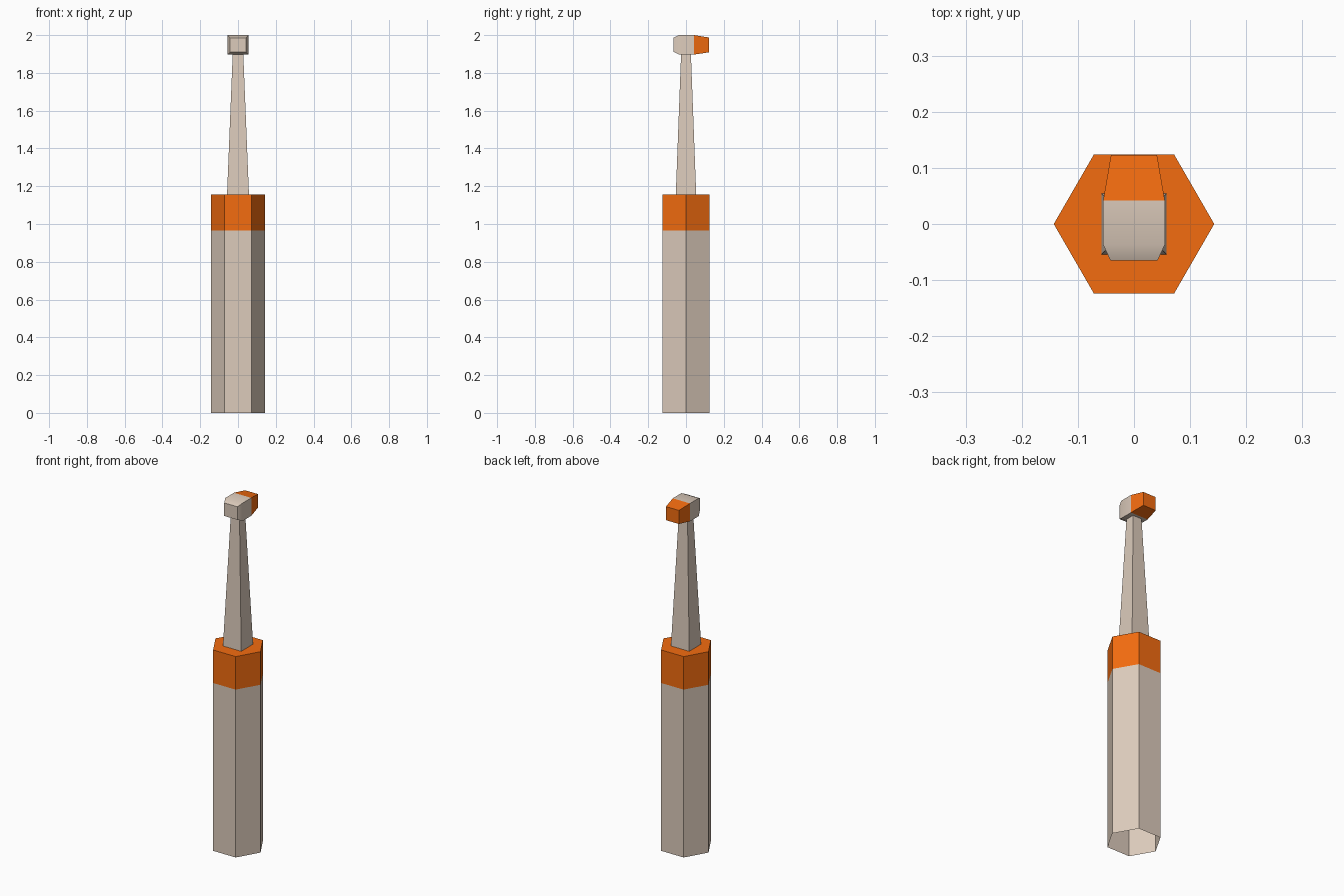
import bpy, math

if "Cube" in bpy.data.objects:
    bpy.data.objects.remove(bpy.data.objects["Cube"])


def material(name, color):
    m = bpy.data.materials.new(name)
    m.diffuse_color = (*color, 1)
    m.use_nodes = True
    m.node_tree.nodes["Principled BSDF"].inputs["Base Color"].default_value = m.diffuse_color
    return m


beige = material("beige", (0.72, 0.60, 0.50))
orange = material("orange", (0.90, 0.15, 0.005))


def loft(name, rings, mat, cap_start=False, cap_end=False, smooth=False):
    """Skin a list of equal-length point rings with quads, optionally capped."""
    n = len(rings[0])
    verts = [p for ring in rings for p in ring]
    faces = [(k * n + i, k * n + (i + 1) % n, (k + 1) * n + (i + 1) % n, (k + 1) * n + i)
             for k in range(len(rings) - 1) for i in range(n)]
    if cap_start:
        faces.append(tuple(reversed(range(n))))
    if cap_end:
        faces.append(tuple(range(len(verts) - n, len(verts))))
    mesh = bpy.data.meshes.new(name)
    mesh.from_pydata(verts, [], faces)
    mesh.materials.append(mat)
    obj = bpy.data.objects.new(name, mesh)
    bpy.context.collection.objects.link(obj)
    if smooth:
        bpy.ops.object.select_all(action='DESELECT')
        obj.select_set(True)
        bpy.context.view_layer.objects.active = obj
        bpy.ops.object.shade_smooth_by_angle(angle=math.radians(30))
    return obj


def hexagon(z, r=0.143):
    return [(r * math.cos(i * math.pi / 3), r * math.sin(i * math.pi / 3), z) for i in range(6)]


def square(z, hx, hy):
    return [(-hx, -hy, z), (hx, -hy, z), (hx, hy, z), (-hx, hy, z)]


def section(y, hx, z0, z1):
    return [(-hx, y, z0), (-hx, y, z1), (hx, y, z1), (hx, y, z0)]


# Hexagonal handle, open underneath, with a coloured collar closing the top
loft("handle", [hexagon(0), hexagon(0.965)], beige)
loft("collar", [hexagon(0.965), hexagon(1.155)], orange, cap_end=True)

# Tapered square neck
loft("neck", [square(1.155, 0.058, 0.054), square(1.90, 0.028, 0.026)], beige)

# Brush head: bevelled back block and tapering bristles pointing to +y
middle = section(0.042, 0.055, 1.897, 2.0)
loft("brush_head", [section(-0.065, 0.042, 1.911, 1.986),
                    section(-0.037, 0.055, 1.897, 2.0), middle],
     beige, cap_start=True, smooth=True)
loft("bristles", [middle, section(0.123, 0.041, 1.909, 1.987)], orange, cap_end=True)
